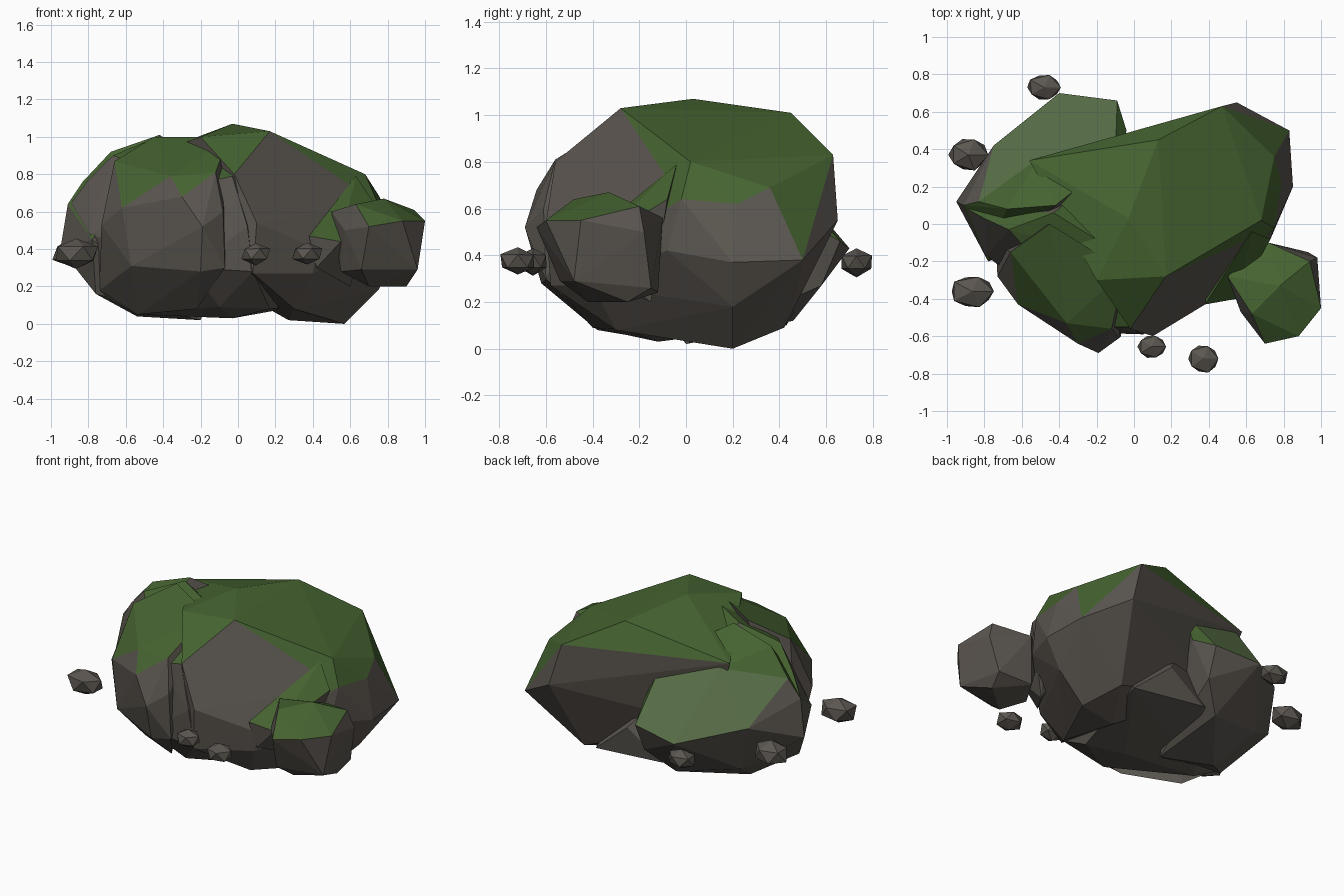
import bpy, bmesh, random
from mathutils import Vector

random.seed(4)


def material(name, rgb):
    m = bpy.data.materials.new(name)
    m.diffuse_color = (*rgb, 1)
    return m


stone = material("stone", (0.105, 0.093, 0.08))
moss = material("moss", (0.06, 0.125, 0.03))
pale_moss = material("pale_moss", (0.10, 0.16, 0.065))


def add_object(name, bm):
    bmesh.ops.recalc_face_normals(bm, faces=bm.faces)
    me = bpy.data.meshes.new(name)
    bm.to_mesh(me)
    bm.free()
    ob = bpy.data.objects.new(name, me)
    bpy.context.collection.objects.link(ob)
    for m in (stone, moss, pale_moss):
        me.materials.append(m)
    return ob


def hull(name, pts):
    """Chiselled rock: convex hull of its corner points."""
    bm = bmesh.new()
    for p in pts:
        bm.verts.new(p)
    r = bmesh.ops.convex_hull(bm, input=bm.verts)
    bad = {v for v in r["geom_interior"] if isinstance(v, bmesh.types.BMVert)}
    bmesh.ops.delete(bm, geom=list(bad), context='VERTS')
    return add_object(name, bm)


# Large rock on the right
boulder = hull("mossy_boulder", [
    (-0.03, 0.03, 1.07), (0.17, -0.28, 1.03), (0.68, 0.02, 0.80), (-0.02, -0.56, 0.80),
    (0.43, -0.40, 0.40), (0.10, -0.60, 0.54), (-0.56, 0.34, 0.87), (0.13, 0.45, 1.01),
    (0.47, 0.63, 0.83), (0.55, 0.65, 0.55), (0.83, 0.50, 0.38), (0.85, 0.20, 0.37),
    (0.75, 0.36, 0.69), (0.79, 0.22, 0.62), (0.75, -0.02, 0.64), (0.75, 0.20, 0.18),
    (0.57, 0.20, 0.0), (0.27, 0.12, 0.02),
    (0.30, -0.30, 0.08), (0.08, -0.58, 0.27), (0.40, -0.40, 0.27), (0.45, 0.42, 0.09),
    (0.73, -0.08, 0.42), (-0.20, -0.30, 1.0), (-0.40, 0.30, 0.4)])

# Left rock with the sloping back
left = hull("left_rock", [
    (-0.95, 0.12, 0.40), (-0.91, 0.10, 0.64), (-0.83, 0.12, 0.76), (-0.75, 0.42, 0.52),
    (-0.68, 0.08, 0.92), (-0.42, 0.10, 1.01), (-0.40, 0.70, 0.43), (-0.09, 0.66, 0.46),
    (-0.04, 0.50, 0.55), (-0.10, 0.35, 0.82), (-0.50, 0.36, 0.83), (-0.76, -0.10, 0.16),
    (-0.54, 0.10, 0.04), (-0.20, 0.0, 0.02), (-0.25, 0.46, 0.12), (-0.65, 0.35, 0.20),
    (-0.78, -0.20, 0.45), (-0.10, 0.58, 0.27)])

# Front lobe of the left rock
front = hull("front_lobe", [
    (-0.30, -0.64, 0.68), (-0.19, -0.69, 0.52), (-0.08, -0.61, 0.60), (-0.07, -0.60, 0.30),
    (-0.20, -0.62, 0.28), (-0.57, -0.45, 0.31), (-0.73, -0.28, 0.53), (-0.62, -0.43, 0.62),
    (-0.36, -0.53, 0.79), (-0.12, -0.56, 0.81), (-0.66, -0.15, 0.87), (-0.05, -0.25, 1.0),
    (-0.45, 0.0, 1.0), (-0.54, -0.20, 0.05), (-0.22, -0.38, 0.08), (-0.74, -0.10, 0.18)])

# Core that fills the clefts between the big rocks
core = hull("core", [
    (-0.93, 0.11, 0.42), (-0.89, 0.08, 0.65), (-0.79, -0.17, 0.48), (-0.80, 0.03, 0.77),
    (-0.67, -0.03, 0.90), (-0.43, 0.06, 1.0), (0.02, -0.22, 1.0), (-0.03, -0.55, 0.79),
    (-0.20, -0.55, 0.75), (0.05, -0.59, 0.52), (0.08, -0.57, 0.28), (-0.25, -0.58, 0.30),
    (-0.03, -0.12, 0.03), (0.17, -0.25, 0.08), (-0.10, -0.40, 0.09), (-0.54, -0.08, 0.05),
    (-0.76, -0.08, 0.17), (-0.15, 0.46, 0.15), (0.36, 0.43, 0.10), (0.10, 0.47, 0.32)])

# Small boulder at the front right
small = hull("small_boulder", [
    (0.50, -0.28, 0.60), (0.63, -0.48, 0.64), (0.78, -0.33, 0.67), (0.94, -0.20, 0.61),
    (1.0, -0.45, 0.55), (0.98, -0.18, 0.50), (0.88, -0.60, 0.55), (0.70, -0.64, 0.52),
    (0.57, -0.47, 0.50), (0.72, -0.10, 0.56), (0.93, -0.15, 0.26), (0.96, -0.48, 0.29),
    (0.90, -0.25, 0.20), (0.70, -0.42, 0.20), (0.70, -0.12, 0.24), (0.66, -0.54, 0.29),
    (0.55, -0.35, 0.28)])

# Mossy bank between small boulder and large rock
bank = hull("bank", [
    (0.38, -0.43, 0.47), (0.63, -0.04, 0.79), (0.73, -0.08, 0.64),
    (0.55, -0.40, 0.44), (0.42, -0.40, 0.30), (0.60, -0.15, 0.20), (0.40, -0.15, 0.50)])

# Fuse the rocks into one
bpy.context.view_layer.objects.active = boulder
for part in (left, front, core, small, bank):
    mod = boulder.modifiers.new("fuse", 'BOOLEAN')
    mod.operation, mod.solver, mod.object = 'UNION', 'EXACT', part
    bpy.ops.object.modifier_apply(modifier=mod.name)
    bpy.data.objects.remove(part)

# Moss on upward faces, paler on the low back slope of the left rock
for f in boulder.data.polygons:
    c, up = f.center, f.normal.z
    green = c.z > 0.45 and up > (0.25 if c.x > 0.65 and c.z > 0.62 else 0.42)
    pale = c.x < -0.1 and c.y > 0.3 and c.z < 0.8
    f.material_index = (2 if pale else 1) if green else 0

# Pebbles around the base: centre and half sizes
pebbles = [((-0.865, -0.36, 0.375), (0.13, 0.095, 0.085)),
           ((-0.885, 0.37, 0.38), (0.115, 0.095, 0.08)),
           ((-0.48, 0.73, 0.37), (0.10, 0.075, 0.062)),
           ((0.095, -0.655, 0.375), (0.083, 0.068, 0.06)),
           ((0.37, -0.72, 0.375), (0.09, 0.083, 0.062))]
for i, (c, s) in enumerate(pebbles):
    bm = bmesh.new()
    bmesh.ops.create_icosphere(bm, subdivisions=1, radius=1)
    for v in bm.verts:
        k = random.uniform(0.92, 1.06)
        v.co = Vector([c[j] + v.co[j] * s[j] * k for j in range(3)])
    add_object(f"pebble_{i + 1}", bm)
